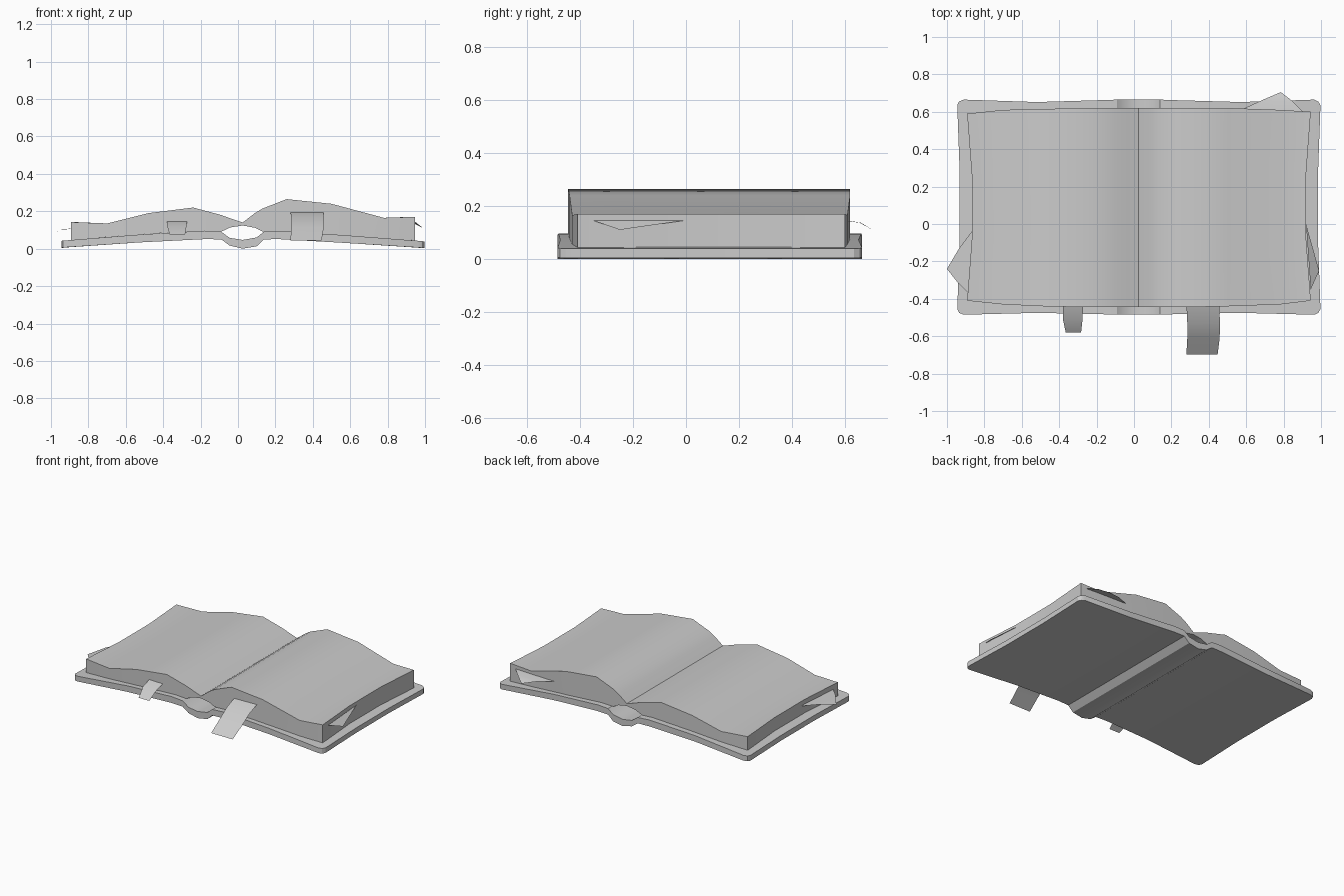
import bpy


def make(name, verts, faces):
    me = bpy.data.meshes.new(name)
    me.from_pydata(verts, [], faces)
    ob = bpy.data.objects.new(name, me)
    bpy.context.collection.objects.link(ob)
    bpy.ops.object.select_all(action='DESELECT')
    ob.select_set(True)
    bpy.context.view_layer.objects.active = ob
    bpy.ops.object.shade_smooth_by_angle(angle=0.55)
    return ob


def slab(name, stations, bow):
    """Closed slab along x; each station is (x, y0, y1, z_bottom, z_top).
    The two end faces bow inwards by the given amount."""
    vs = (0, 0.33, 0.67, 1)
    n, k = len(stations), len(vs)
    verts, faces = [], []
    for level in (3, 4):
        for i, s in enumerate(stations):
            for v in vs:
                fade = max(0, 1 - min(abs(s[0] - stations[0][0]), abs(s[0] - stations[-1][0])) / 0.15)
                dx = bow * fade * (1 if 0 < v < 1 else 0) * (-1 if s[0] > 0 else 1)
                verts.append((s[0] + dx, s[1] + (s[2] - s[1]) * v, s[level]))
    b = lambda i, j: i * k + j
    t = lambda i, j: n * k + i * k + j
    for i in range(n - 1):
        for j in range(k - 1):
            faces.append((b(i, j), b(i, j + 1), b(i + 1, j + 1), b(i + 1, j)))
            faces.append((t(i, j), t(i + 1, j), t(i + 1, j + 1), t(i, j + 1)))
        faces.append((b(i, 0), b(i + 1, 0), t(i + 1, 0), t(i, 0)))
        faces.append((b(i + 1, k - 1), b(i, k - 1), t(i, k - 1), t(i + 1, k - 1)))
    for j in range(k - 1):
        faces.append((b(0, j + 1), b(0, j), t(0, j), t(0, j + 1)))
        faces.append((b(n - 1, j), b(n - 1, j + 1), t(n - 1, j + 1), t(n - 1, j)))
    return make(name, verts, faces)


def strip(name, rows):
    """Thin bookmark; each row is (x_left, x_right, y, z)."""
    verts = []
    for x0, x1, y, z in rows:
        verts += [(x0, y, z), (x1, y, z)]
    faces = [(2 * i, 2 * i + 2, 2 * i + 3, 2 * i + 1) for i in range(len(rows) - 1)]
    return make(name, verts, faces)


# Cover boards with rounded corners and the bulging spine between them
slab("cover", [
    (-0.945, -0.455, 0.635, 0.005, 0.042),
    (-0.935, -0.475, 0.655, 0.006, 0.043),
    (-0.91, -0.485, 0.665, 0.008, 0.045),
    (-0.52, -0.475, 0.652, 0.034, 0.076),
    (-0.18, -0.482, 0.662, 0.051, 0.096),
    (-0.09, -0.485, 0.665, 0.050, 0.091),
    (-0.045, -0.485, 0.665, 0.017, 0.058),
    (0.025, -0.485, 0.665, 0.0, 0.047),
    (0.10, -0.485, 0.665, 0.013, 0.060),
    (0.14, -0.485, 0.665, 0.050, 0.092),
    (0.22, -0.482, 0.662, 0.051, 0.095),
    (0.57, -0.475, 0.652, 0.031, 0.072),
    (0.965, -0.485, 0.665, 0.006, 0.042),
    (0.985, -0.475, 0.655, 0.004, 0.040),
    (0.997, -0.455, 0.635, 0.004, 0.039)], 0.013)

# Open page block, arched above the spine
slab("pages", [
    (-0.892, -0.41, 0.59, 0.046, 0.142),
    (-0.70, -0.43, 0.61, 0.062, 0.135),
    (-0.48, -0.44, 0.615, 0.079, 0.19),
    (-0.24, -0.445, 0.62, 0.093, 0.22),
    (-0.09, -0.445, 0.62, 0.091, 0.18),
    (-0.04, -0.445, 0.62, 0.114, 0.162),
    (0.025, -0.445, 0.62, 0.124, 0.14),
    (0.09, -0.445, 0.62, 0.112, 0.19),
    (0.13, -0.445, 0.62, 0.092, 0.214),
    (0.26, -0.445, 0.62, 0.092, 0.265),
    (0.50, -0.44, 0.62, 0.076, 0.24),
    (0.78, -0.43, 0.61, 0.055, 0.165),
    (0.945, -0.41, 0.60, 0.044, 0.17)], 0.025)

# Bookmarks hanging from the front edge
strip("large_bookmark", [(0.28, 0.455, -0.42, 0.20), (0.285, 0.46, -0.53, 0.165),
                         (0.285, 0.458, -0.61, 0.11), (0.28, 0.447, -0.698, 0.045)])
strip("small_bookmark", [(-0.38, -0.272, -0.42, 0.153), (-0.38, -0.275, -0.51, 0.125),
                         (-0.365, -0.283, -0.58, 0.075)])

# Loose page corners poking out of the block
make("left_page_corner", [(-0.86, -0.03, 0.11), (-0.935, -0.13, 0.104), (-1.0, -0.24, 0.08),
                          (-0.945, -0.31, 0.10), (-0.87, -0.385, 0.11)],
     [(0, 1, 4), (1, 3, 4), (1, 2, 3)])
make("right_page_corner", [(0.92, 0.0, 0.146), (0.945, -0.35, 0.145), (0.99, -0.25, 0.11)],
     [(0, 1, 2)])
make("back_page_corner", [(0.57, 0.61, 0.145), (0.91, 0.595, 0.145), (0.85, 0.655, 0.137),
                          (0.785, 0.705, 0.11), (0.68, 0.66, 0.137)],
     [(0, 1, 2, 4), (4, 2, 3)])
